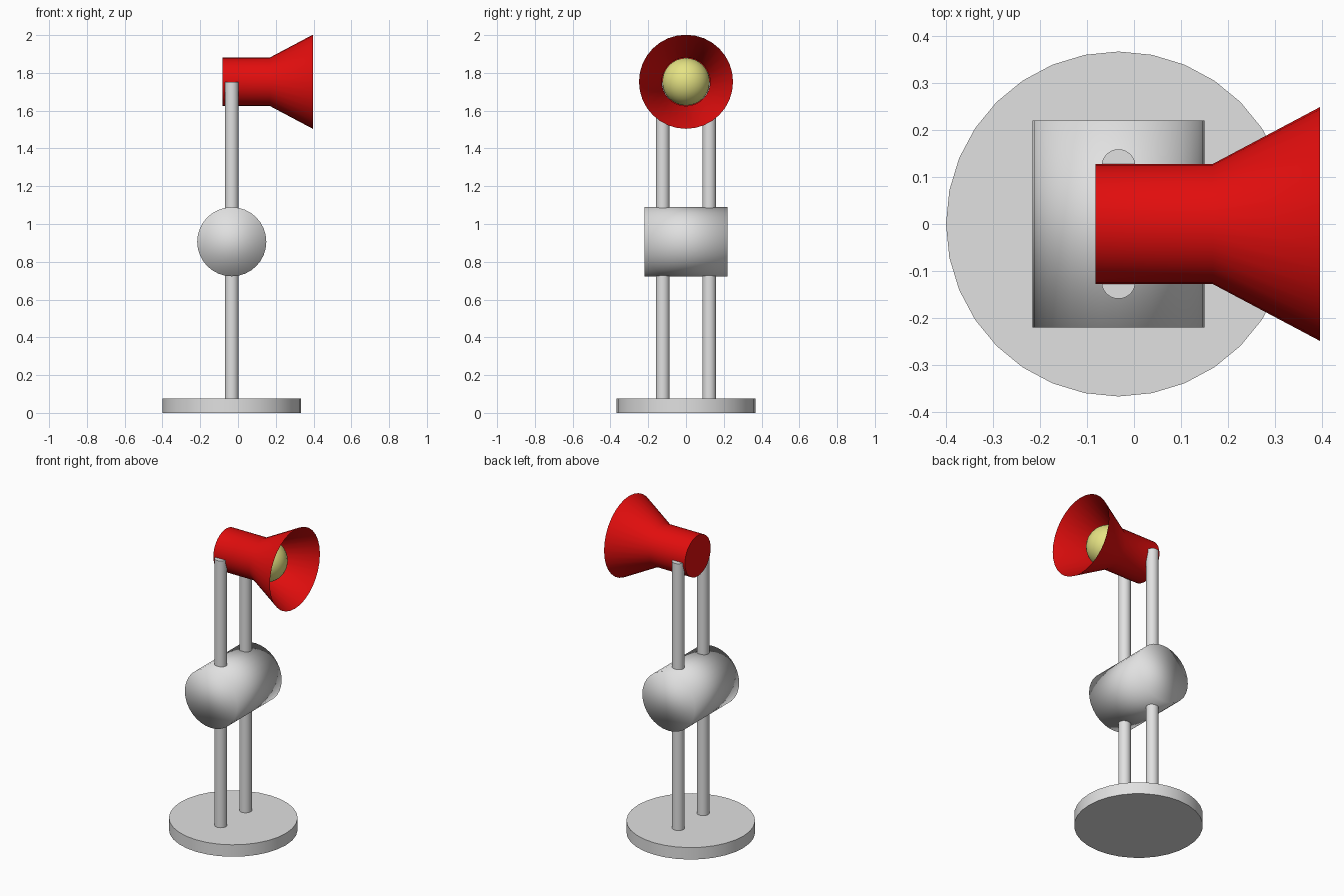
import bpy, bmesh, math

if "Cube" in bpy.data.objects:
    bpy.data.objects.remove(bpy.data.objects["Cube"])

X0 = -0.033      # axis of the stand
HEAD_Z = 1.753   # axis of the lamp head


def material(name, rgb):
    m = bpy.data.materials.new(name)
    m.diffuse_color = (*rgb, 1.0)
    m.use_nodes = True
    m.node_tree.nodes["Principled BSDF"].inputs["Base Color"].default_value = m.diffuse_color
    return m


grey = material("light_grey", (0.75, 0.75, 0.75))
red = material("red", (0.75, 0.004, 0.004))
yellow = material("pale_yellow", (0.79, 0.77, 0.23))


def finish(ob, name, mat, angle=None):
    ob.name = name
    ob.data.materials.clear()
    ob.data.materials.append(mat)
    if angle is None:
        bpy.ops.object.shade_smooth()
    else:
        bpy.ops.object.shade_smooth_by_angle(angle=math.radians(angle))
    return ob


def cylinder(name, mat, r, depth, loc, rot=(0, 0, 0), angle=None):
    bpy.ops.mesh.primitive_cylinder_add(vertices=32, radius=r, depth=depth,
                                        location=loc, rotation=rot)
    return finish(bpy.context.object, name, mat, angle)


# Round foot
cylinder("base", grey, 0.367, 0.075, (X0, 0, 0.0375), angle=40)

# Twin uprights
for side, label in ((-1, "front"), (1, "back")):
    cylinder(label + "_pole", grey, 0.036, 1.70, (X0, side * 0.123, 0.903), angle=40)

# Horizontal drum in the middle of the poles
cylinder("middle_drum", grey, 0.183, 0.44, (X0, 0, 0.906), (math.pi / 2, 0, 0))

# Lamp shade: closed tube flaring into an open cone, a single sheet
bm = bmesh.new()
N = 32
rings = []
for x, r in ((-0.082, 0.128), (0.168, 0.128), (0.396, 0.249)):
    rings.append([bm.verts.new((x, r * math.cos(2 * math.pi * i / N),
                                HEAD_Z + r * math.sin(2 * math.pi * i / N)))
                  for i in range(N)])
for a, b in zip(rings, rings[1:]):
    for i in range(N):
        j = (i + 1) % N
        bm.faces.new((a[i], a[j], b[j], b[i]))
bm.faces.new(rings[0][::-1])
bmesh.ops.recalc_face_normals(bm, faces=bm.faces[:])
# outward check: the back cap must face -x
bm.normal_update()
if max(bm.faces, key=lambda f: len(f.verts)).normal.x > 0:
    bmesh.ops.reverse_faces(bm, faces=bm.faces[:])
me = bpy.data.meshes.new("lamp_shade")
bm.to_mesh(me)
bm.free()
shade = bpy.data.objects.new("lamp_shade", me)
bpy.context.collection.objects.link(shade)
bpy.ops.object.select_all(action='DESELECT')
shade.select_set(True)
bpy.context.view_layer.objects.active = shade
finish(shade, "lamp_shade", red, 40)

# Bulb
bpy.ops.mesh.primitive_uv_sphere_add(segments=32, ring_count=16, radius=0.126,
                                     location=(0.193, 0, HEAD_Z))
finish(bpy.context.object, "bulb", yellow)
